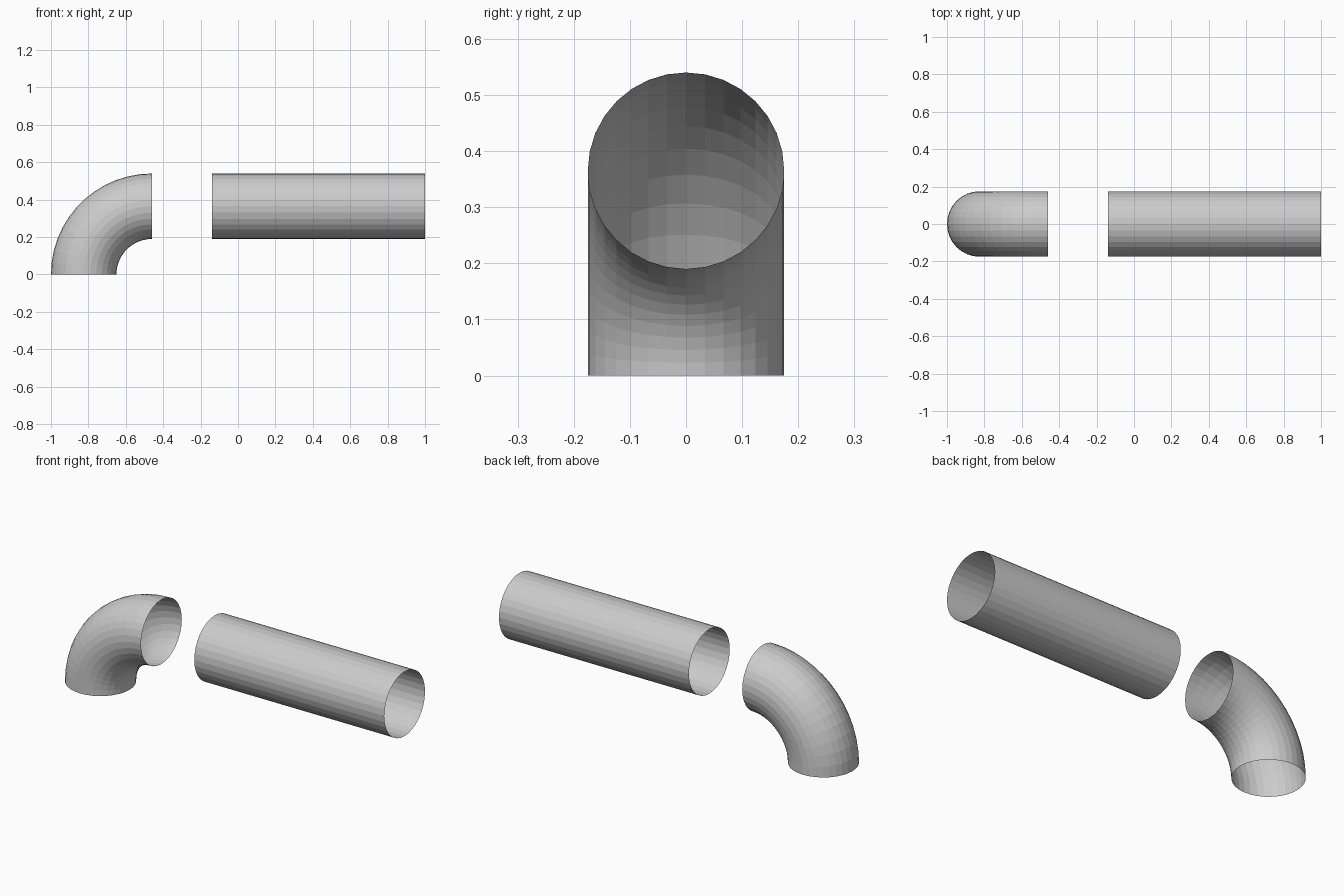
import bpy, bmesh
from math import sin, cos, pi

if "Cube" in bpy.data.objects:
    bpy.data.objects.remove(bpy.data.objects["Cube"])

SIDES = 32          # facets around the pipe
RADIUS = 0.175      # pipe radius
BEND = 0.365        # bend radius of the elbow centre line
BEND_STEPS = 13
ELBOW_X = -0.46     # x of the elbow mouth, also the bend centre


def tube(name, frames):
    """Open tube through rings; each frame is (centre x, centre z, radial dx, radial dz)."""
    bm = bmesh.new()
    rings = []
    for cx, cz, dx, dz in frames:
        ring = []
        for i in range(SIDES):
            a = 2 * pi * i / SIDES
            r = RADIUS * cos(a)
            ring.append(bm.verts.new((cx + dx * r, RADIUS * sin(a), cz + dz * r)))
        rings.append(ring)
    for lo, hi in zip(rings, rings[1:]):
        for i in range(SIDES):
            j = (i + 1) % SIDES
            bm.faces.new((lo[i], hi[i], hi[j], lo[j]))
    # Make the faces point away from the centre line
    cx, cz, dx, dz = frames[0]
    f = bm.faces[:][0]
    f.normal_update()
    if f.normal.x * dx + f.normal.z * dz < 0:
        bmesh.ops.reverse_faces(bm, faces=bm.faces[:])
    mesh = bpy.data.meshes.new(name)
    bm.to_mesh(mesh)
    bm.free()
    obj = bpy.data.objects.new(name, mesh)
    bpy.context.collection.objects.link(obj)
    return obj


# Quarter-turn elbow, from the floor opening up to the side mouth
bend = []
for k in range(BEND_STEPS + 1):
    t = pi / 2 * k / BEND_STEPS
    bend.append((ELBOW_X - BEND * cos(t), BEND * sin(t), -cos(t), sin(t)))
tube("elbow_pipe", bend)

# Straight length, in line with the elbow mouth
tube("straight_pipe", [(-0.14, BEND, 0, 1), (1.0, BEND, 0, 1)])
